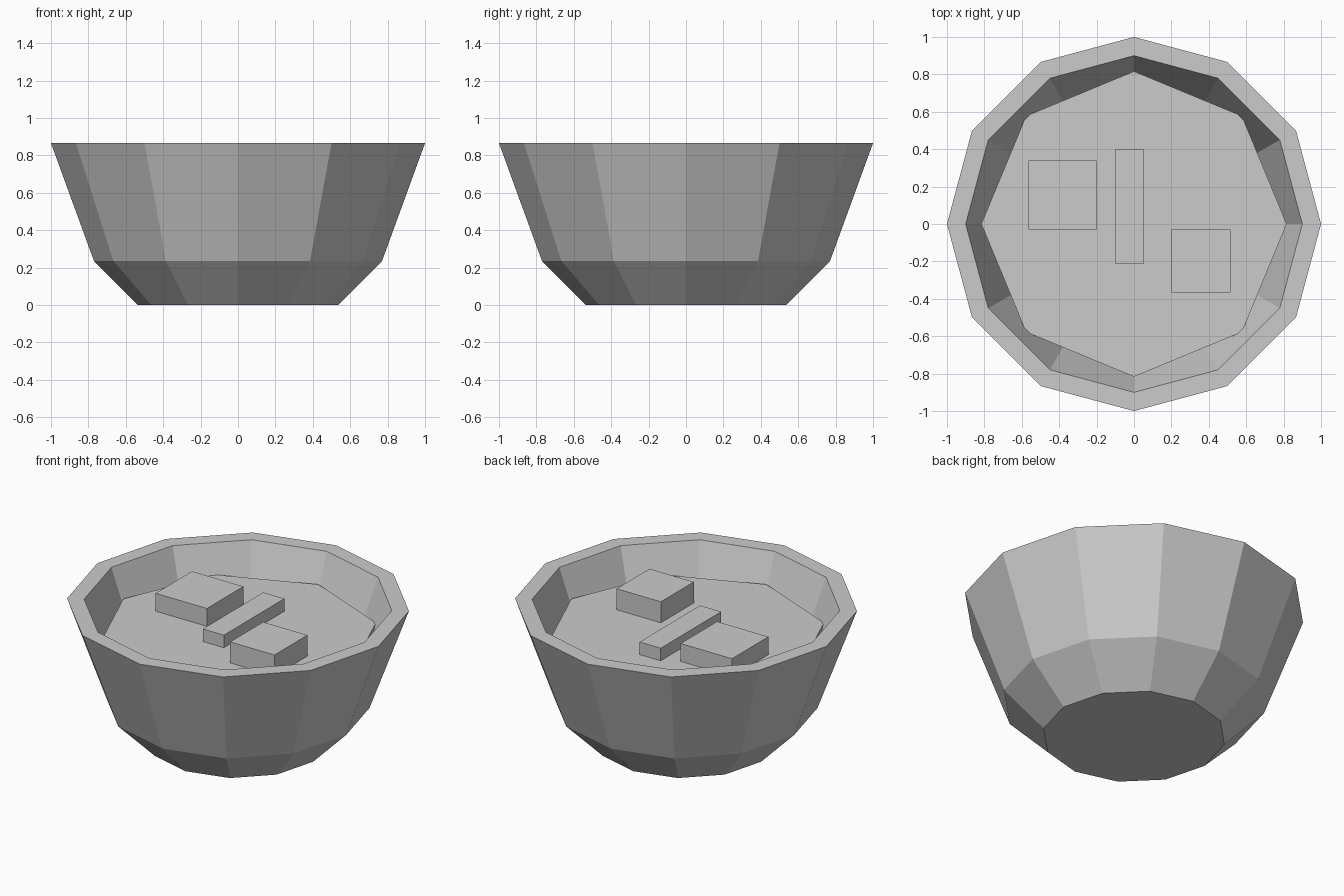
import bpy
import bmesh
from math import cos, sin, pi

if "Cube" in bpy.data.objects:
    bpy.data.objects.remove(bpy.data.objects["Cube"], do_unlink=True)

grey = bpy.data.materials.new("plain grey")
grey.use_nodes = True
colour = (0.6, 0.6, 0.6, 1)
grey.diffuse_color = colour
grey.node_tree.nodes["Principled BSDF"].inputs["Base Color"].default_value = colour


def finish(name, bm):
    bmesh.ops.recalc_face_normals(bm, faces=bm.faces)
    mesh = bpy.data.meshes.new(name)
    bm.to_mesh(mesh)
    bm.free()
    mesh.materials.append(grey)
    obj = bpy.data.objects.new(name, mesh)
    bpy.context.collection.objects.link(obj)
    return obj


def lathe(name, profile, sides):
    """Stack rings of (radius, height), capping the first and last."""
    bm = bmesh.new()
    rings = [[bm.verts.new((r * cos(2 * pi * i / sides), r * sin(2 * pi * i / sides), z))
              for i in range(sides)] for r, z in profile]
    for low, high in zip(rings, rings[1:]):
        for i in range(sides):
            j = (i + 1) % sides
            bm.faces.new((low[i], low[j], high[j], high[i]))
    bm.faces.new(rings[0])
    bm.faces.new(rings[-1])
    return finish(name, bm)


def block(name, x0, x1, y0, y1, z0, z1):
    bm = bmesh.new()
    bmesh.ops.create_cube(bm, size=1)
    for v in bm.verts:
        v.co = (x1 if v.co.x > 0 else x0, y1 if v.co.y > 0 else y0, z1 if v.co.z > 0 else z0)
    return finish(name, bm)


# Twelve-sided bowl: outer wall, flat rim, inner wall, inner floor
lathe("bowl", [(0.535, 0), (0.77, 0.235), (1, 0.866), (0.9, 0.866), (0.68, 0.26), (0.49, 0.08)], 12)

# Eight-sided filling whose diagonal corners sink into the wall
SURFACE = 0.685
lathe("soup", [(0.8165, SURFACE - 0.08), (0.8165, SURFACE)], 8)

# Chunks floating in the filling
base = SURFACE - 0.05
block("large_chunk", -0.565, -0.2, -0.03, 0.34, base, 0.80)
block("long_chunk", -0.1, 0.05, -0.215, 0.4, base, 0.766)
block("small_chunk", 0.2, 0.515, -0.365, -0.03, base, 0.82)
